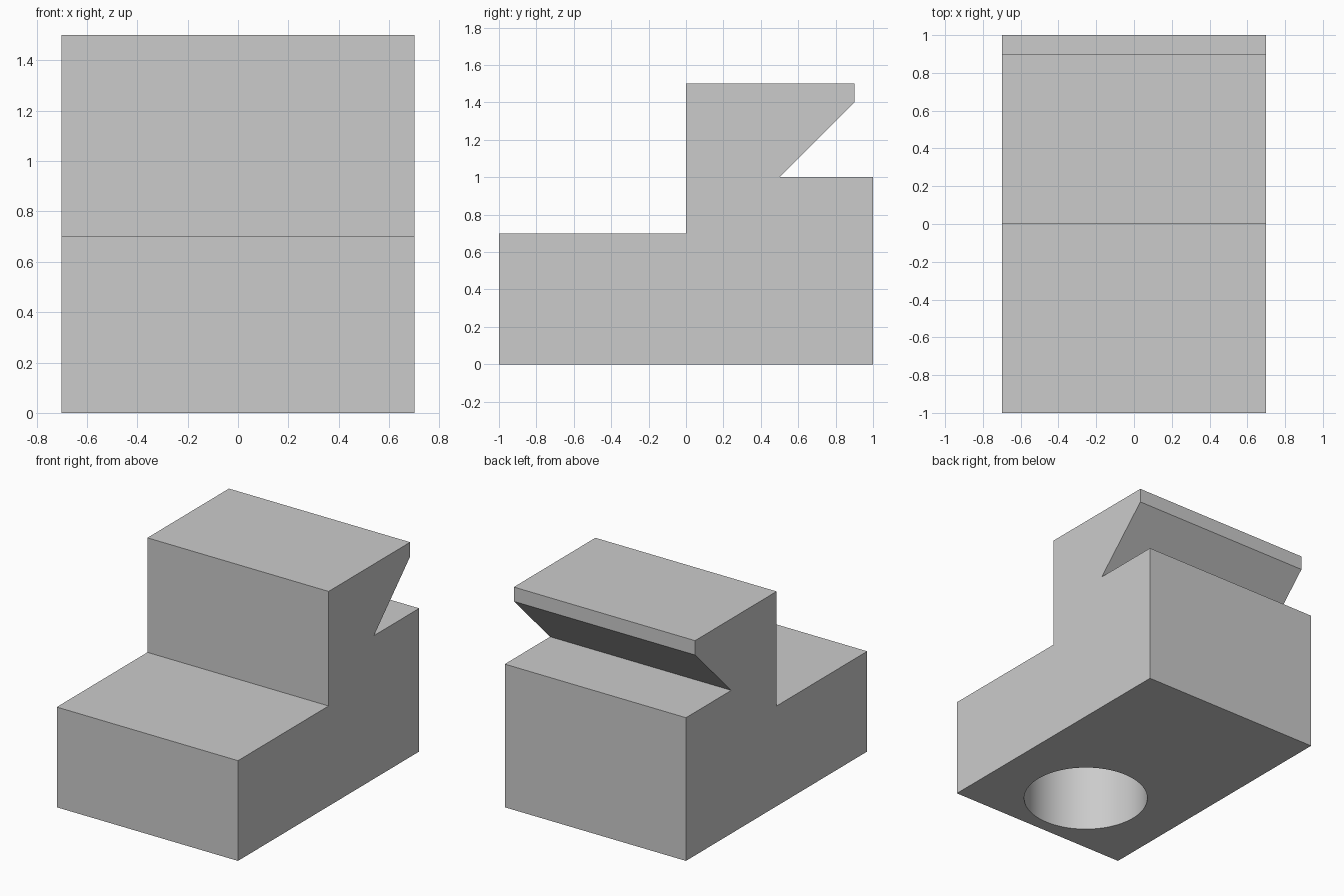
import bpy
import bmesh
from math import radians
from mathutils import Matrix

cube = bpy.data.objects.get("Cube")
if cube:
    bpy.data.objects.remove(cube, do_unlink=True)

WIDTH = 1.4
HOLE_RADIUS = 0.41
HOLE_DEPTH = 0.52

grey = bpy.data.materials.new("light_grey")
grey.use_nodes = True
colour = (0.6, 0.6, 0.6, 1)
grey.diffuse_color = colour
grey.node_tree.nodes["Principled BSDF"].inputs["Base Color"].default_value = colour


def add_object(name, bm):
    bmesh.ops.recalc_face_normals(bm, faces=bm.faces)
    mesh = bpy.data.meshes.new(name)
    bm.to_mesh(mesh)
    bm.free()
    mesh.materials.append(grey)
    obj = bpy.data.objects.new(name, mesh)
    bpy.context.collection.objects.link(obj)
    return obj


# Stepped block with an undercut lip at the back: side profile (y, z) swept along x
profile = [(-1, 0), (1, 0), (1, 1), (0.5, 1), (0.9, 1.4),
           (0.9, 1.5), (0, 1.5), (0, 0.7), (-1, 0.7)]
bm = bmesh.new()
side = bm.faces.new([bm.verts.new((-WIDTH / 2, y, z)) for y, z in profile])
swept = bmesh.ops.extrude_face_region(bm, geom=[side])["geom"]
bmesh.ops.translate(bm, vec=(WIDTH, 0, 0),
                    verts=[v for v in swept if isinstance(v, bmesh.types.BMVert)])
block = add_object("stepped_block", bm)

# Blind round hole in the underside, below the low step
bm = bmesh.new()
bmesh.ops.create_cone(bm, cap_ends=True, segments=96, radius1=HOLE_RADIUS,
                      radius2=HOLE_RADIUS, depth=2 * HOLE_DEPTH,
                      matrix=Matrix.Translation((0, -0.5, 0)))
cutter = add_object("hole_cutter", bm)
cutter.hide_render = True

cut = block.modifiers.new("underside_hole", "BOOLEAN")
cut.operation = "DIFFERENCE"
cut.solver = "EXACT"
cut.object = cutter

bpy.ops.object.select_all(action="DESELECT")
block.select_set(True)
bpy.context.view_layer.objects.active = block
bpy.ops.object.modifier_apply(modifier=cut.name)
bpy.data.objects.remove(cutter, do_unlink=True)
bpy.ops.object.shade_smooth_by_angle(angle=radians(30))
